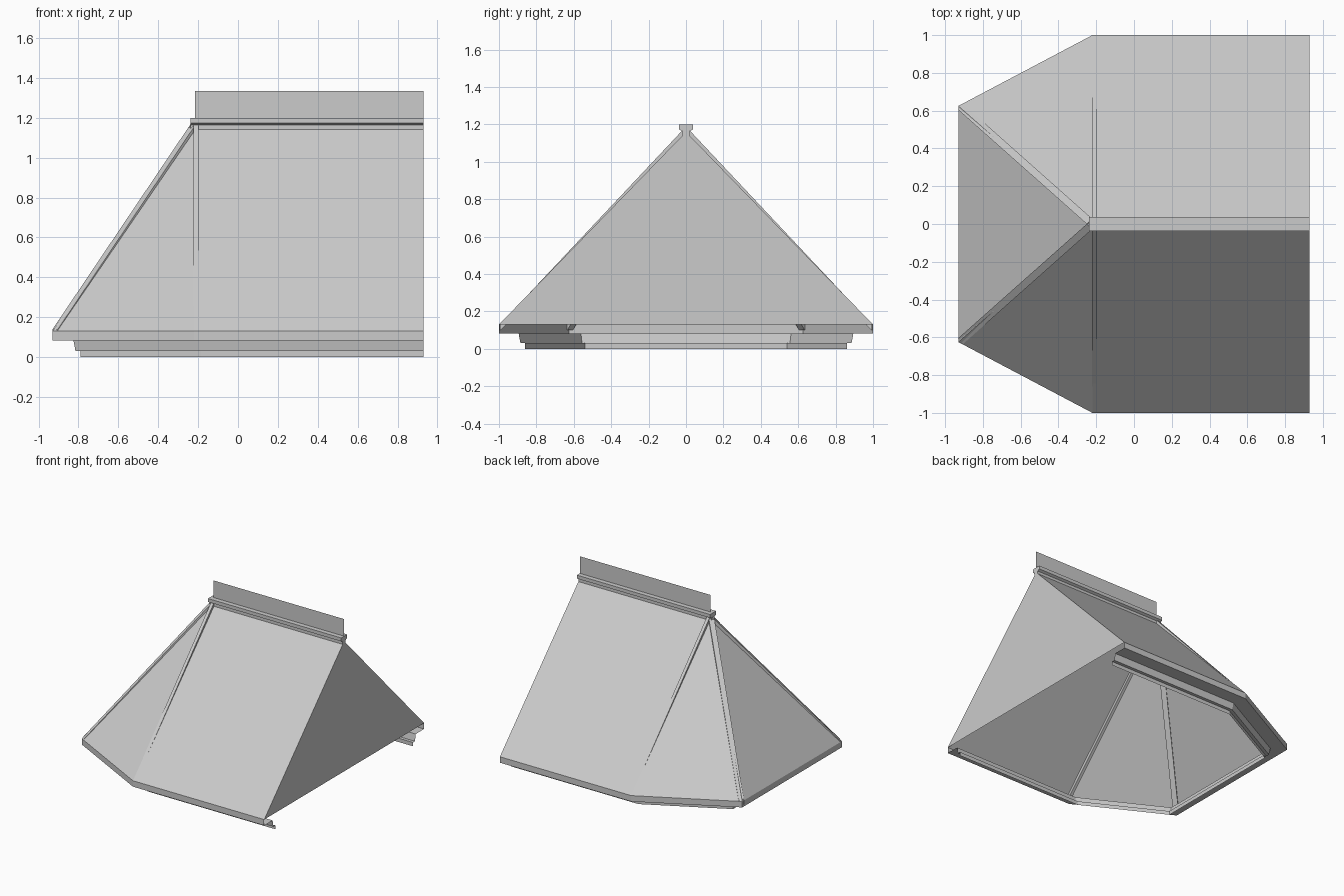
import bpy
from mathutils import Vector

cube = bpy.data.objects.get("Cube")
if cube:
    bpy.data.objects.remove(cube, do_unlink=True)

# One plain grey for the whole roof
grey = bpy.data.materials.new("light_grey")
grey.use_nodes = True
GREY = (0.6, 0.6, 0.6, 1)
grey.diffuse_color = GREY
grey.node_tree.nodes["Principled BSDF"].inputs["Base Color"].default_value = GREY

END_X, HIP_X, BEND_X = 0.93, -0.93, -0.22
HALF_Y, HIP_Y = 1.0, 0.625
EAVE_Z, PEAK_Z = 0.13, 1.16


def add_mesh(name, verts, faces):
    mesh = bpy.data.meshes.new(name)
    mesh.from_pydata([tuple(v) for v in verts], [], faces)
    mesh.materials.append(grey)
    mesh.update()
    obj = bpy.data.objects.new(name, mesh)
    bpy.context.collection.objects.link(obj)
    return obj


def loft(name, rings, closed=False):
    """Skin a list of equal-length rings; closed makes a capped solid."""
    n = len(rings[0])
    verts = [p for ring in rings for p in ring]
    faces = []
    for r in range(len(rings) - 1):
        for i in range(n if closed else n - 1):
            a, b = r * n + i, r * n + (i + 1) % n
            faces.append((a, b, b + n, a + n))
    if closed:
        faces.append(tuple(reversed(range(n))))
        faces.append(tuple(range(len(verts) - n, len(verts))))
    return add_mesh(name, verts, faces)


# Eave outline, open at the gable end
plan = [Vector(p) for p in (
    (END_X, HALF_Y), (BEND_X, HALF_Y), (HIP_X, HIP_Y),
    (HIP_X, -HIP_Y), (BEND_X, -HALF_Y), (END_X, -HALF_Y))]


def inset(d):
    """Move the eave outline inward by d with mitred corners."""
    normals = []
    for a, b in zip(plan, plan[1:]):
        t = (b - a).normalized()
        normals.append(Vector((t.y, -t.x)))
    result = []
    for i, p in enumerate(plan):
        n1 = normals[max(i - 1, 0)]
        n2 = normals[min(i, len(normals) - 1)]
        result.append(p + (n1 + n2) * d / (1 + n1.dot(n2)) * -1)
    return result


# The outward side of the outline must be the one away from the centre
sign = 1 if inset(0.1)[2].x > HIP_X else -1

# Roof slopes and closed gable
eave = [(p.x, p.y, EAVE_Z) for p in plan]
add_mesh("roof_slopes", eave + [(BEND_X, 0, PEAK_Z), (END_X, 0, PEAK_Z)],
         [(0, 7, 6, 1), (1, 6, 2), (2, 6, 3), (3, 6, 4), (4, 6, 7, 5)])
add_mesh("gable_wall", [eave[0], eave[5], (END_X, 0, PEAK_Z)], [(0, 2, 1)])

# Stepped eave moulding: distance inward and height
steps = [(0, EAVE_Z), (0, 0.083), (0.105, 0.083), (0.115, 0.03),
         (0.14, 0.03), (0.14, 0)]
loft("eave_moulding", [[(p.x, p.y, z) for p in inset(d * sign)]
                       for d, z in steps])


def rib(name, low, high, half, lifts, drop):
    """Square batten between two points, rising from the slope by lifts."""
    low, high = Vector(low), Vector(high)
    run = high - low
    side = Vector((-run.y, run.x, 0)).normalized() * half
    rings = []
    for p, lift in zip((low, high), lifts):
        up, down = Vector((0, 0, lift)), Vector((0, 0, -drop))
        rings.append([p - side + down, p + side + down,
                      p + side + up, p - side + up])
    loft(name, rings, closed=True)


# Hip battens and bend battens, mirrored front to back
for s, label in ((-1, "front"), (1, "back")):
    rib(label + "_hip_rib", (HIP_X + 0.012, s * (HIP_Y - 0.005), EAVE_Z),
        (BEND_X, 0, PEAK_Z), 0.02, (0.008, 0.015), 0.03)
    rib(label + "_bend_rib", (BEND_X + 0.01, s * (HALF_Y - 0.005), EAVE_Z),
        (BEND_X + 0.01, s * 0.01, PEAK_Z), 0.012, (0, 0.018), 0.035)

# Ridge cap with a narrow neck
half_cap = [(0.018, 1.14), (0.018, 1.163), (0.037, 1.173), (0.037, 1.2)]
profile = half_cap + [(-y, z) for y, z in reversed(half_cap)]
loft("ridge_cap", [[(x, y, z) for y, z in profile] for x in (-0.237, END_X)],
     closed=True)

# Thin upright crest along the ridge
add_mesh("ridge_crest", [(-0.215, 0, 1.2), (END_X, 0, 1.2),
                         (END_X, 0, 1.335), (-0.215, 0, 1.335)],
         [(0, 1, 2, 3)])
